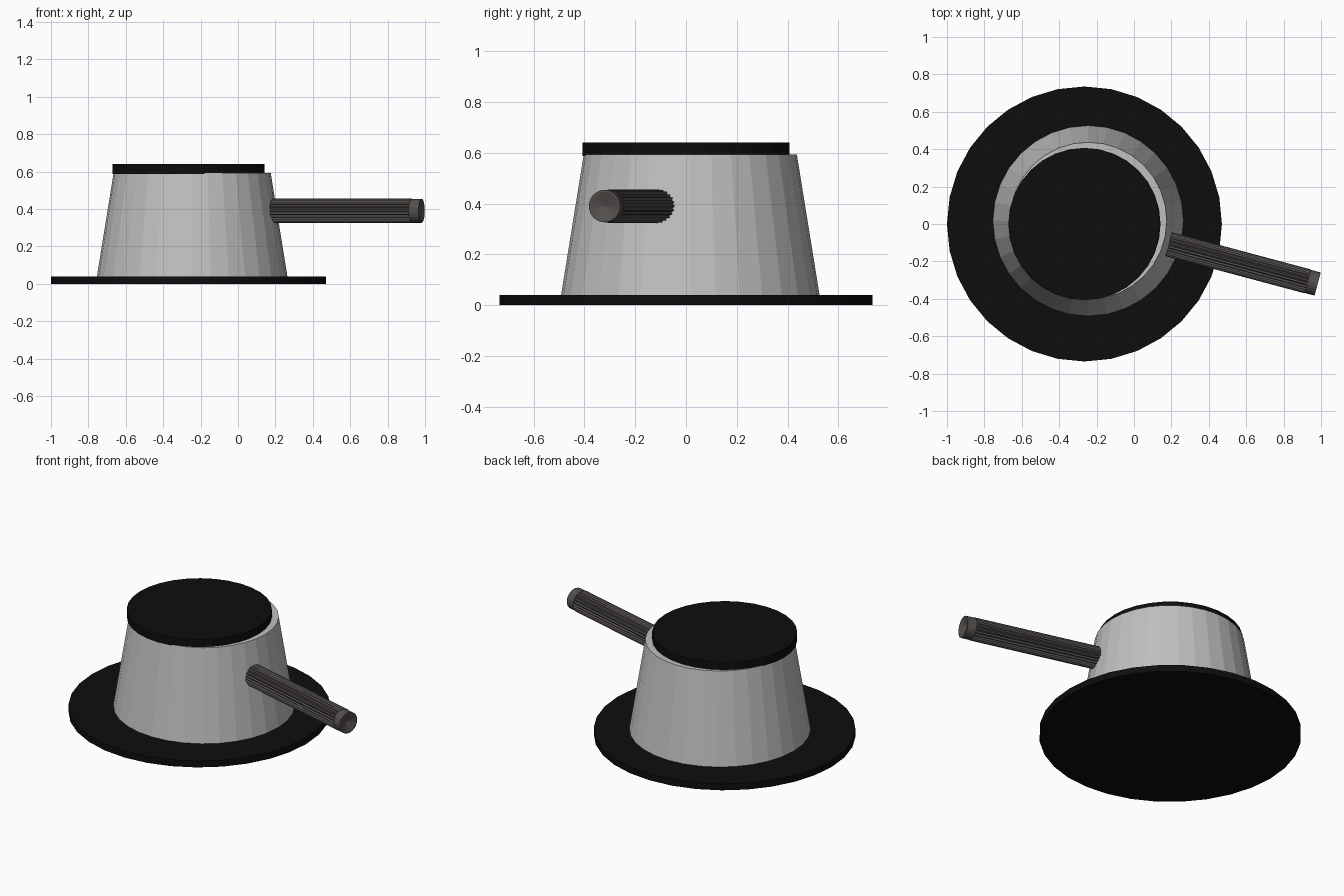
import bpy, bmesh, math
from mathutils import Matrix, Vector

if "Cube" in bpy.data.objects:
    bpy.data.objects.remove(bpy.data.objects["Cube"])


def material(name, rgb):
    m = bpy.data.materials.new(name)
    m.diffuse_color = (*rgb, 1)
    m.use_nodes = True
    m.node_tree.nodes["Principled BSDF"].inputs["Base Color"].default_value = m.diffuse_color
    return m


BLACK = material("black", (0.004, 0.004, 0.004))
GREY = material("light grey", (0.53, 0.53, 0.53))
GRIP = material("dark warm grey", (0.085, 0.077, 0.073))


def lathe(name, rings, sides, mat, matrix, tooth=0.0):
    """Closed solid from (radius, height) rings; tooth cuts every other vertex inward."""
    bm = bmesh.new()
    loops = []
    for r, z in rings:
        if r == 0:
            loops.append([bm.verts.new((0, 0, z))])
            continue
        loop = []
        for i in range(sides):
            a = 2 * math.pi * i / sides
            rr = r - tooth * (i % 2)
            loop.append(bm.verts.new((rr * math.cos(a), rr * math.sin(a), z)))
        loops.append(loop)
    for lo, hi in zip(loops, loops[1:]):
        for i in range(sides):
            j = (i + 1) % sides
            if len(hi) == 1:
                bm.faces.new((lo[i], lo[j], hi[0]))
            else:
                bm.faces.new((lo[i], lo[j], hi[j], hi[i]))
    bm.faces.new(loops[0][::-1])
    if len(loops[-1]) > 1:
        bm.faces.new(loops[-1])
    bmesh.ops.recalc_face_normals(bm, faces=bm.faces)
    mesh = bpy.data.meshes.new(name)
    bm.to_mesh(mesh)
    bm.free()
    mesh.materials.append(mat)
    ob = bpy.data.objects.new(name, mesh)
    ob.matrix_world = matrix
    bpy.context.collection.objects.link(ob)
    return ob


at = Matrix.Translation

# Base plate, tapered body (slightly off centre) and lid
lathe("base_plate", [(0.735, 0), (0.735, 0.04)], 32, BLACK, at((-0.265, 0, 0)))
lathe("body", [(0.51, 0.035), (0.42, 0.593)], 32, GREY, at((-0.245, 0.017, 0)))
lathe("lid", [(0.407, 0.588), (0.407, 0.64)], 32, BLACK, at((-0.265, 0, 0)))

# Handle: fluted grip and plain end cap with a shallow dished face
start, end = Vector((0.186, -0.108, 0.39)), Vector((0.982, -0.321, 0.39))
axis = end - start
length = axis.length
frame = at(start) @ axis.to_track_quat('Z', 'Y').to_matrix().to_4x4()
lathe("handle_grip", [(0.066, 0), (0.066, length - 0.055)], 48, GRIP, frame, 0.008)
lathe("handle_cap", [(0.064, length - 0.055), (0.064, length),
                     (0.056, length), (0, length - 0.02)], 24, GRIP, frame)
